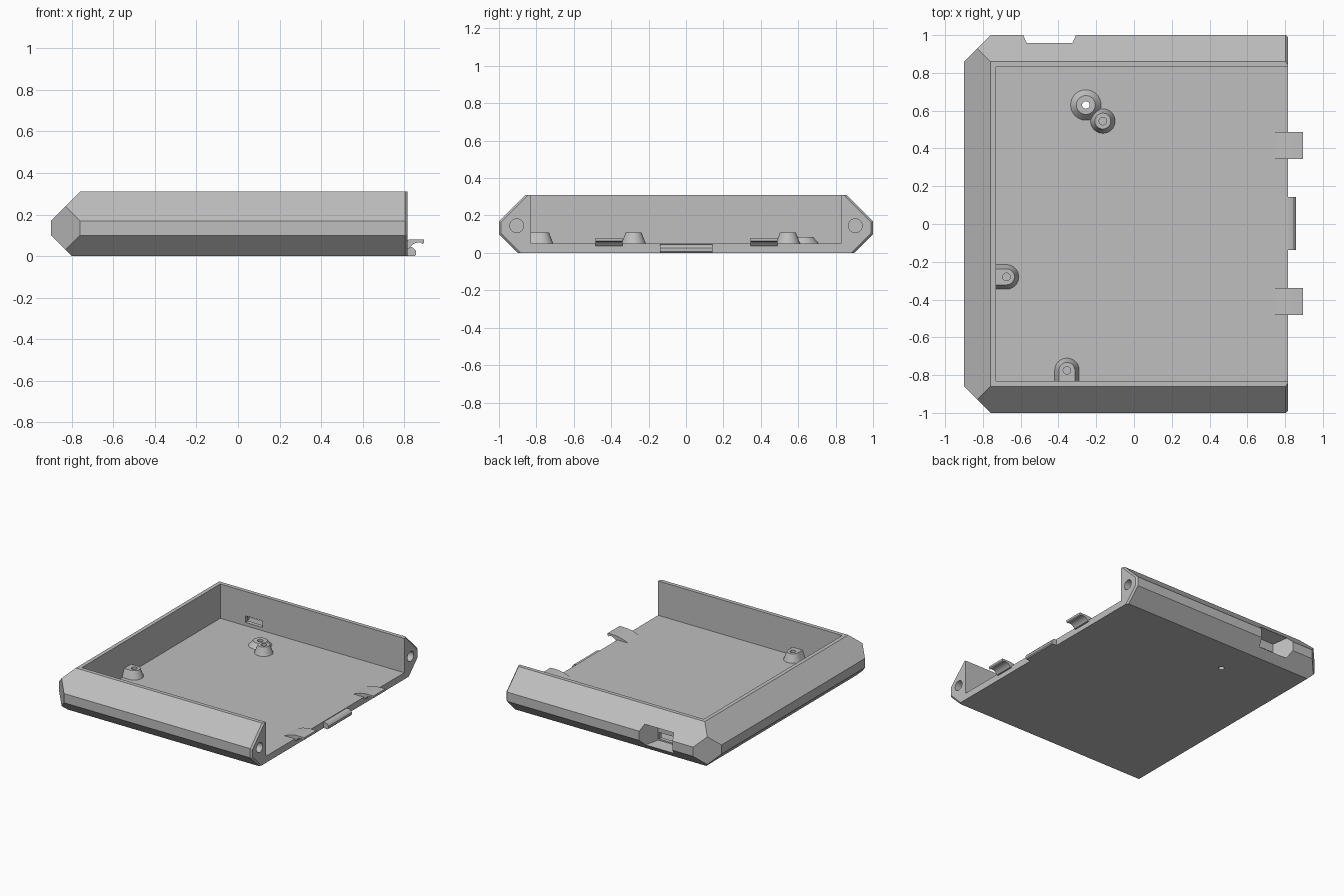
import bpy, bmesh, math
from mathutils import Vector

if "Cube" in bpy.data.objects:
    bpy.data.objects.remove(bpy.data.objects["Cube"])

grey = bpy.data.materials.new("plain grey")
grey.use_nodes = True
COLOUR = (0.52, 0.52, 0.52, 1)
grey.diffuse_color = COLOUR
grey.node_tree.nodes["Principled BSDF"].inputs["Base Color"].default_value = COLOUR


def finish(name, bm):
    bmesh.ops.recalc_face_normals(bm, faces=bm.faces)
    mesh = bpy.data.meshes.new(name)
    bm.to_mesh(mesh)
    bm.free()
    mesh.materials.append(grey)
    ob = bpy.data.objects.new(name, mesh)
    bpy.context.collection.objects.link(ob)
    return ob


def hull(name, points):
    bm = bmesh.new()
    for p in points:
        bm.verts.new(p)
    bmesh.ops.convex_hull(bm, input=bm.verts)
    bmesh.ops.dissolve_limit(bm, angle_limit=0.01, verts=bm.verts, edges=bm.edges)
    return finish(name, bm)


def box(name, x, y, z):
    return hull(name, [(a, b, c) for a in x for b in y for c in z])


def ring(x, y, z, r, n=32):
    return [Vector((x + r * math.cos(math.tau * i / n), y + r * math.sin(math.tau * i / n), z))
            for i in range(n)]


def extrude(name, profile, y0, y1):
    bm = bmesh.new()
    face = bm.faces.new([bm.verts.new((x, y0, z)) for x, z in profile])
    new = bmesh.ops.extrude_face_region(bm, geom=[face])["geom"]
    bmesh.ops.translate(bm, vec=(0, y1 - y0, 0),
                        verts=[v for v in new if isinstance(v, bmesh.types.BMVert)])
    return finish(name, bm)


def cut(ob, cutters):
    bpy.context.view_layer.objects.active = ob
    for c in cutters:
        mod = ob.modifiers.new("cut", "BOOLEAN")
        mod.operation, mod.solver, mod.object = "DIFFERENCE", "EXACT", c
        bpy.ops.object.modifier_apply(modifier=mod.name)
    for c in cutters:
        bpy.data.objects.remove(c)


# Tray body: a block trimmed by its outer planes
END, FLOOR = 0.815, 0.05
planes = [((0, 0, 1), 0.31), ((0, 0, -1), 0), ((1, 0, 0), END),
          ((-1, 0, 0), 0.9), ((-1, 0, 1), 1.07), ((-1, 0, -1), 0.8)]
for s in (-1, 1):
    sides = [((0, s, 0), 1), ((0, s, 1), 1.17), ((0, s, -1), 0.9)]
    planes += sides + [((-1, s, 0), 1.76)]
    # Small chamfers round the open end
    for n, d in sides:
        length = Vector(n).length
        planes.append((Vector(n) / length + Vector((1, 0, 0)), d / length + END - 0.012))
bm = bmesh.new()
bmesh.ops.create_cube(bm, size=4)
for n, d in planes:
    n = Vector(n)
    bmesh.ops.bisect_plane(bm, geom=bm.verts[:] + bm.edges[:] + bm.faces[:], dist=1e-5,
                           plane_co=n * (d / n.length_squared), plane_no=n, clear_outer=True)
    bmesh.ops.holes_fill(bm, edges=[e for e in bm.edges if e.is_boundary], sides=0)
tray = finish("tray", bm)

# Cavity, port recess, port slot, drain hole and end sockets
cx = -0.447
cutters = [box("cavity", (-0.73, 1.2), (-0.83, 0.83), (FLOOR, 0.6))]
recess = []
for y, w, z0, z1 in ((1.02, 0.148, 0.045, 0.225), (0.86, 0.08, 0.065, 0.19)):
    recess += [(cx + a, y, z) for a in (-w, w) for z in (z0, z1)]
cutters.append(hull("recess", recess))
cutters.append(box("slot", (cx - 0.07, cx + 0.07), (0.8, 0.9), (0.075, 0.125)))
cutters.append(hull("drain", ring(-0.255, 0.63, -0.1, 0.02) + ring(-0.255, 0.63, 0.2, 0.02)))
for s in (-1, 1):
    disc = ring(0, 0, 0, 0.037)
    cutters.append(hull("socket", [(x, s * 0.905 + p.x, 0.145 + p.y)
                                   for p in disc for x in (END - 0.1, 1)]))
cut(tray, cutters)

# Standoffs: tapered posts, two of them stretched into the nearby wall
posts = [("wide_standoff", -0.255, 0.63, 0.085, 0.05, 0.085, (0, 0), 0),
         ("tall_standoff", -0.165, 0.545, 0.067, 0.042, 0.11, (0, 0), 0.06),
         ("side_standoff", -0.675, -0.28, 0.067, 0.042, 0.11, (-0.06, 0), 0.06),
         ("front_standoff", -0.355, -0.775, 0.067, 0.042, 0.11, (0, -0.06), 0.06)]
parts = [tray]
for name, x, y, r0, r1, top, (dx, dy), depth in posts:
    base = FLOOR - 0.005
    shell = ring(x, y, base, r0) + ring(x, y, top, r1)
    shell += [p + Vector((dx, dy, 0)) for p in shell]
    post = hull(name, shell)
    cut(post, [hull("bore", ring(x, y, depth, 0.02) + ring(x, y, 0.2, 0.02))])
    parts.append(post)

# Hooks along the open end, rising out of the floor
arm = [(0.72, 0.047), (0.75, 0.06), (0.785, 0.072), (0.82, 0.079), (0.845, 0.08),
       (0.895, 0.08), (0.895, 0.064), (0.887, 0.058), (0.878, 0.066), (0.86, 0.065),
       (0.845, 0.059), (0.832, 0.048), (0.825, 0.038), (0.81, 0.035)]
for name, y0 in (("back_hook", 0.345), ("front_hook", -0.483)):
    parts.append(extrude(name, arm, y0, y0 + 0.143))

# Latch lip between the hooks
lip = [(0.8, 0), (0.85, 0), (0.857, 0.008), (0.857, 0.025), (0.843, 0.04), (0.83, 0.045), (0.8, 0.045)]
parts.append(extrude("latch_lip", lip, -0.138, 0.142))

for ob in bpy.context.selected_objects:
    ob.select_set(False)
for ob in parts:
    ob.select_set(True)
bpy.context.view_layer.objects.active = tray
bpy.ops.object.shade_smooth_by_angle(angle=math.radians(25))
